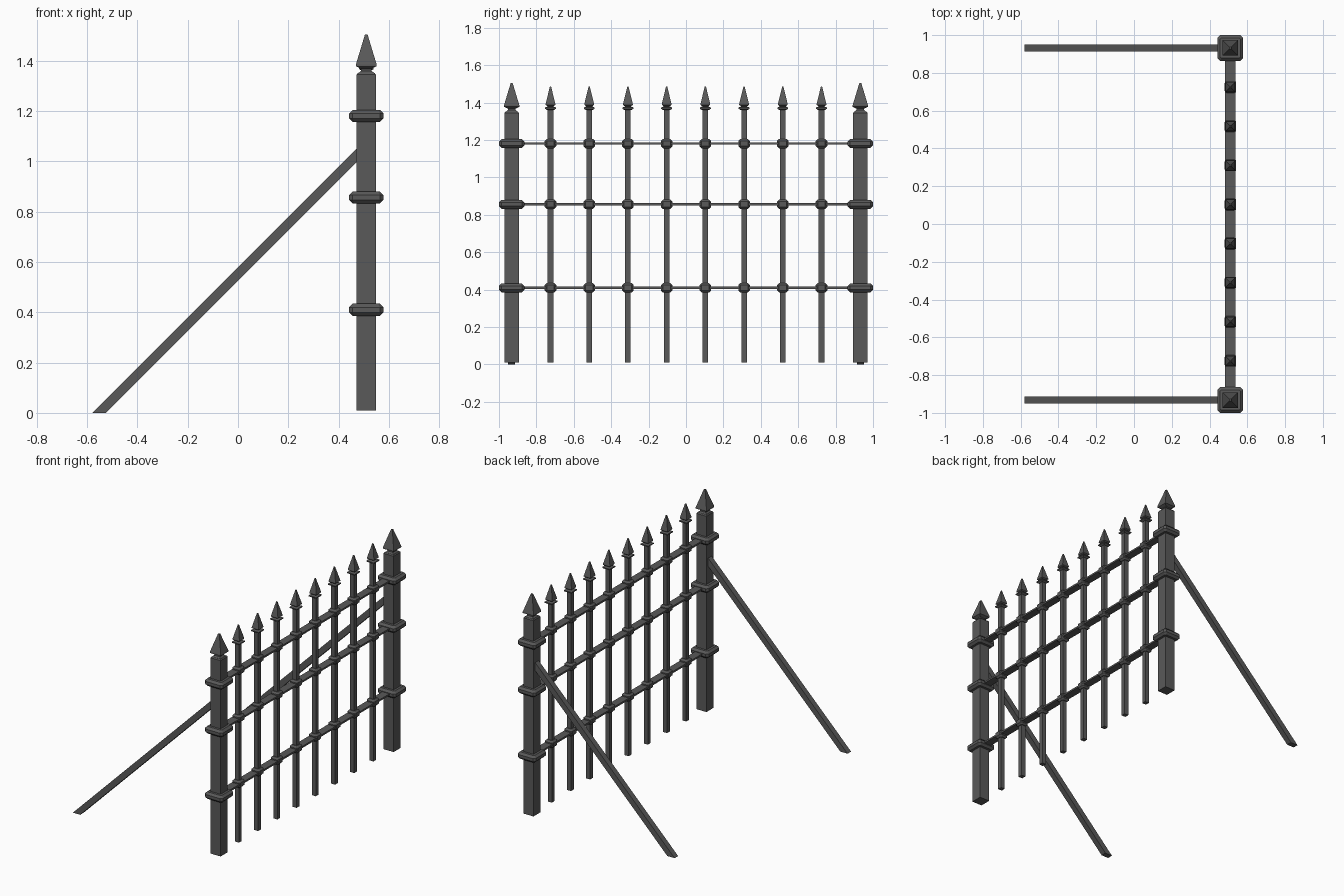
import bpy, bmesh

cube = bpy.data.objects.get("Cube")
if cube:
    bpy.data.objects.remove(cube)

iron = bpy.data.materials.new("dark iron")
iron.use_nodes = True
colour = (0.1, 0.1, 0.1, 1)
iron.diffuse_color = colour
iron.node_tree.nodes["Principled BSDF"].inputs["Base Color"].default_value = colour

FENCE_X, POST_Y = 0.51, 0.932
RAIL_Z = (0.41, 0.856, 1.181)


def loft(name, rings, place):
    """Join rings of points into a closed solid and put it at a place."""
    bm = bmesh.new()
    loops = [[bm.verts.new(p) for p in ring] for ring in rings]
    n = len(loops[0])
    for low, high in zip(loops, loops[1:]):
        for i in range(n):
            j = (i + 1) % n
            bm.faces.new((low[i], low[j], high[j], high[i]))
    bm.faces.new(loops[0][::-1])
    bm.faces.new(loops[-1])
    bmesh.ops.recalc_face_normals(bm, faces=bm.faces)
    mesh = bpy.data.meshes.new(name)
    bm.to_mesh(mesh)
    bm.free()
    mesh.materials.append(iron)
    obj = bpy.data.objects.new(name, mesh)
    obj.location = place
    bpy.context.collection.objects.link(obj)
    return obj


def square(z, h):
    return [(-h, -h, z), (h, -h, z), (h, h, z), (-h, h, z)]


def clipped_square(z, h, c):
    """Square ring with its corners cut by c."""
    k = h - c
    return [(-k, -h, z), (k, -h, z), (h, -k, z), (h, k, z),
            (k, h, z), (-k, h, z), (-h, k, z), (-h, -k, z)]


def stack(name, profile, y):
    return loft(name, [square(z, h) for z, h in profile], (FENCE_X, y, 0))


def collar(name, h, half_height, bevel, y, z):
    edge = half_height - bevel
    rings = [clipped_square(-half_height, h - bevel, bevel / 2),
             clipped_square(-edge, h, bevel),
             clipped_square(edge, h, bevel),
             clipped_square(half_height, h - bevel, bevel / 2)]
    return loft(name, rings, (FENCE_X, y, z))


# Posts with pointed caps, collars and sloping braces
for side, y in (("right", -POST_Y), ("left", POST_Y)):
    stack(f"{side}_post", [(0.01, 0.038), (1.345, 0.038), (1.352, 0.033)], y)
    stack(f"{side}_post_finial", [(1.35, 0.033), (1.36, 0.021), (1.368, 0.021),
                                  (1.378, 0.041), (1.386, 0.041), (1.505, 0.005)], y)
    for z in RAIL_Z:
        collar(f"{side}_post_collar", 0.068, 0.024, 0.014, y, z)
    outline = [(-0.58, 0), (-0.525, 0), (0.48, 1.005), (0.48, 1.06)]
    loft(f"{side}_brace", [[(x, t, z) for x, z in outline] for t in (-0.019, 0.019)],
         (0, y, 0))

# Flat horizontal rails
for z in RAIL_Z:
    loft("rail", [[(-0.027, y, -0.006), (0.027, y, -0.006),
                   (0.027, y, 0.006), (-0.027, y, 0.006)] for y in (-POST_Y, POST_Y)],
         (FENCE_X, 0, z))

# Upright bars with spear tips and small collars
for i in range(8):
    y = (i - 3.5) * 0.207
    stack("bar", [(0.01, 0.015), (1.362, 0.015)], y)
    stack("bar_tip_flange", [(1.36, 0.018), (1.367, 0.029), (1.374, 0.029),
                             (1.38, 0.014)], y)
    stack("bar_spear_tip", [(1.378, 0.013), (1.388, 0.026), (1.393, 0.026),
                            (1.487, 0.003)], y)
    for z in RAIL_Z:
        collar("bar_collar", 0.031, 0.025, 0.011, y, z)
